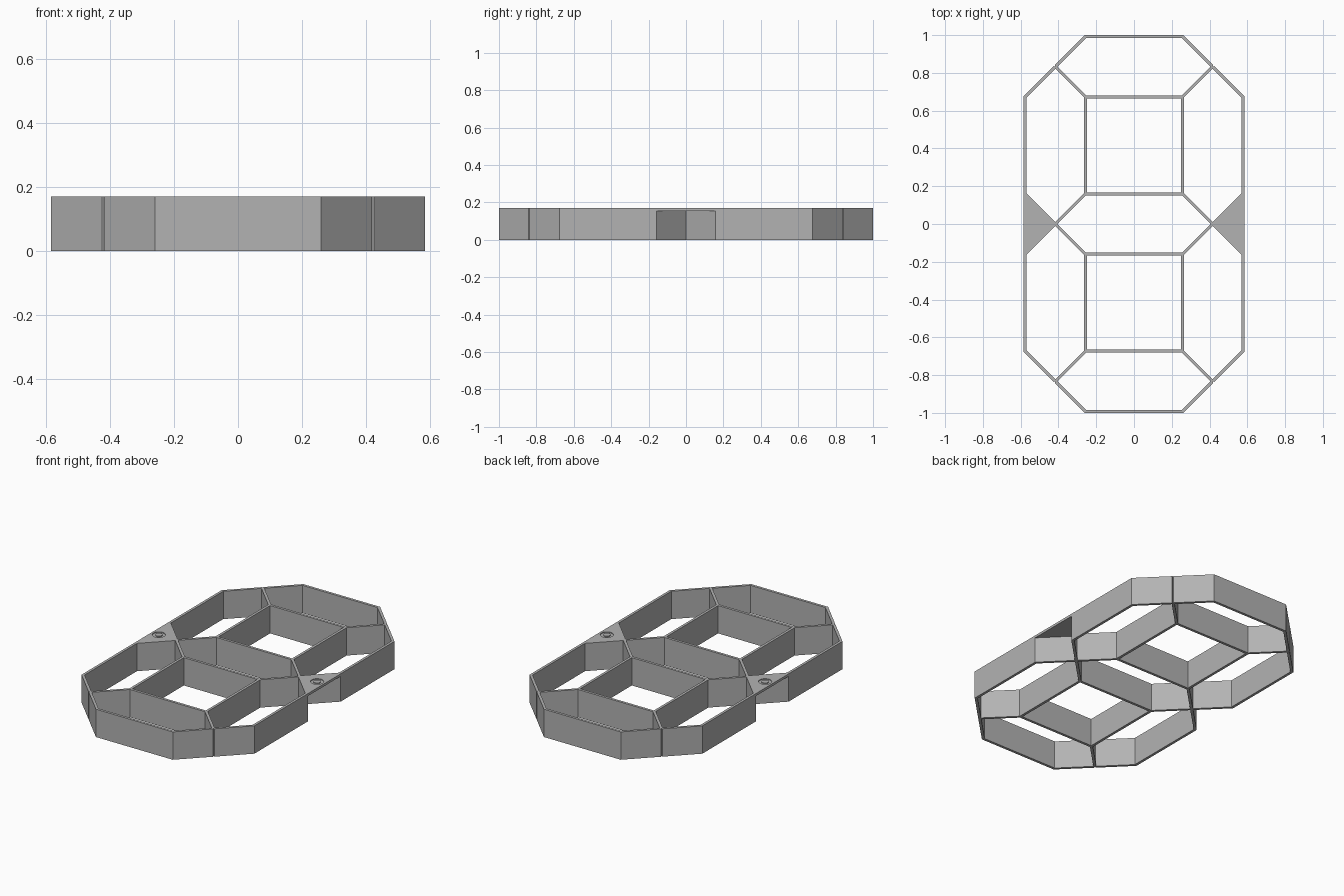
import bpy
import math

cube = bpy.data.objects.get("Cube")
if cube:
    bpy.data.objects.remove(cube, do_unlink=True)

HEIGHT = 0.17
LENGTH = 0.833          # tip to tip length of a segment
HALF = LENGTH / 2
WIDE = 0.16             # half width of a segment
D = 0.008               # half wall thickness
DIAG = D * math.sqrt(2)

grey = bpy.data.materials.new("plain grey")
grey.use_nodes = True
colour = (0.45, 0.45, 0.45, 1)
grey.diffuse_color = colour
grey.node_tree.nodes["Principled BSDF"].inputs["Base Color"].default_value = colour


def extrude_outlines(name, outlines, bottom, top):
    """Fill nested outlines (inner ones become holes) and extrude them."""
    curve = bpy.data.curves.new(name + "_profile", "CURVE")
    curve.dimensions = "2D"
    curve.fill_mode = "BOTH"
    curve.extrude = (top - bottom) / 2
    for points in outlines:
        spline = curve.splines.new("POLY")
        spline.points.add(len(points) - 1)
        for point, (x, y) in zip(spline.points, points):
            point.co = (x, y, 0, 1)
        spline.use_cyclic_u = True
    helper = bpy.data.objects.new(name + "_helper", curve)
    bpy.context.collection.objects.link(helper)
    bpy.context.view_layer.update()
    evaluated = helper.evaluated_get(bpy.context.evaluated_depsgraph_get())
    mesh = bpy.data.meshes.new_from_object(evaluated)
    bpy.data.objects.remove(helper, do_unlink=True)
    mesh.materials.clear()
    mesh.materials.append(grey)
    for polygon in mesh.polygons:
        polygon.use_smooth = False
    obj = bpy.data.objects.new(name, mesh)
    obj.location.z = (top + bottom) / 2
    bpy.context.collection.objects.link(obj)
    return obj


def segment_hole(cx, cy, upright):
    """Six-sided opening of one display segment."""
    w, tip = WIDE - D, HALF - DIAG
    s = tip - w
    points = [(tip, 0), (s, w), (-s, w), (-tip, 0), (-s, -w), (s, -w)]
    return [(cx + (y if upright else x), cy + (x if upright else y)) for x, y in points]


def circle(cx, radius, count=32):
    return [(cx + radius * math.cos(2 * math.pi * i / count),
             radius * math.sin(2 * math.pi * i / count)) for i in range(count)]


# Outer outline: one quarter, mirrored twice, with a fine notch at each joint
side, end = HALF + WIDE + D, LENGTH + WIDE + D
reach = HALF + LENGTH + DIAG
jx, jy = HALF + DIAG / 2, LENGTH + DIAG / 2
n = 0.003
waist = HALF + DIAG
quarter = [(waist, 0), (side, side - waist), (side, reach - side),
           (jx + n, jy - n), (jx - 2 * n, jy - 2 * n), (jx - n, jy + n),
           (reach - end, end)]
right_half = [(x, -y) for x, y in reversed(quarter[1:])] + quarter
outline = right_half + [(-x, y) for x, y in reversed(right_half)]

# Openings of the seven segments and the two squares between them
holes = [segment_hole(0, y, False) for y in (-LENGTH, 0, LENGTH)]
holes += [segment_hole(x, y, True) for x in (-HALF, HALF) for y in (-HALF, HALF)]
r = HALF - WIDE - D
for cy in (-HALF, HALF):
    holes.append([(-r, cy - r), (r, cy - r), (r, cy + r), (-r, cy + r)])

extrude_outlines("segment_frame", [outline] + holes, 0, HEIGHT)

# Corner plates filling the waist, each with a shallow round groove on top
for label, sign in (("left", 1), ("right", -1)):
    triangle = [(sign * waist, 0), (sign * side, side - waist), (sign * side, waist - side)]
    middle = sign * 0.535
    extrude_outlines(label + "_waist_plate", [triangle], 0.155, 0.165)
    extrude_outlines(label + "_waist_plate_top",
                     [triangle, circle(middle, 0.037), circle(middle, 0.02)],
                     0.165, HEIGHT)
